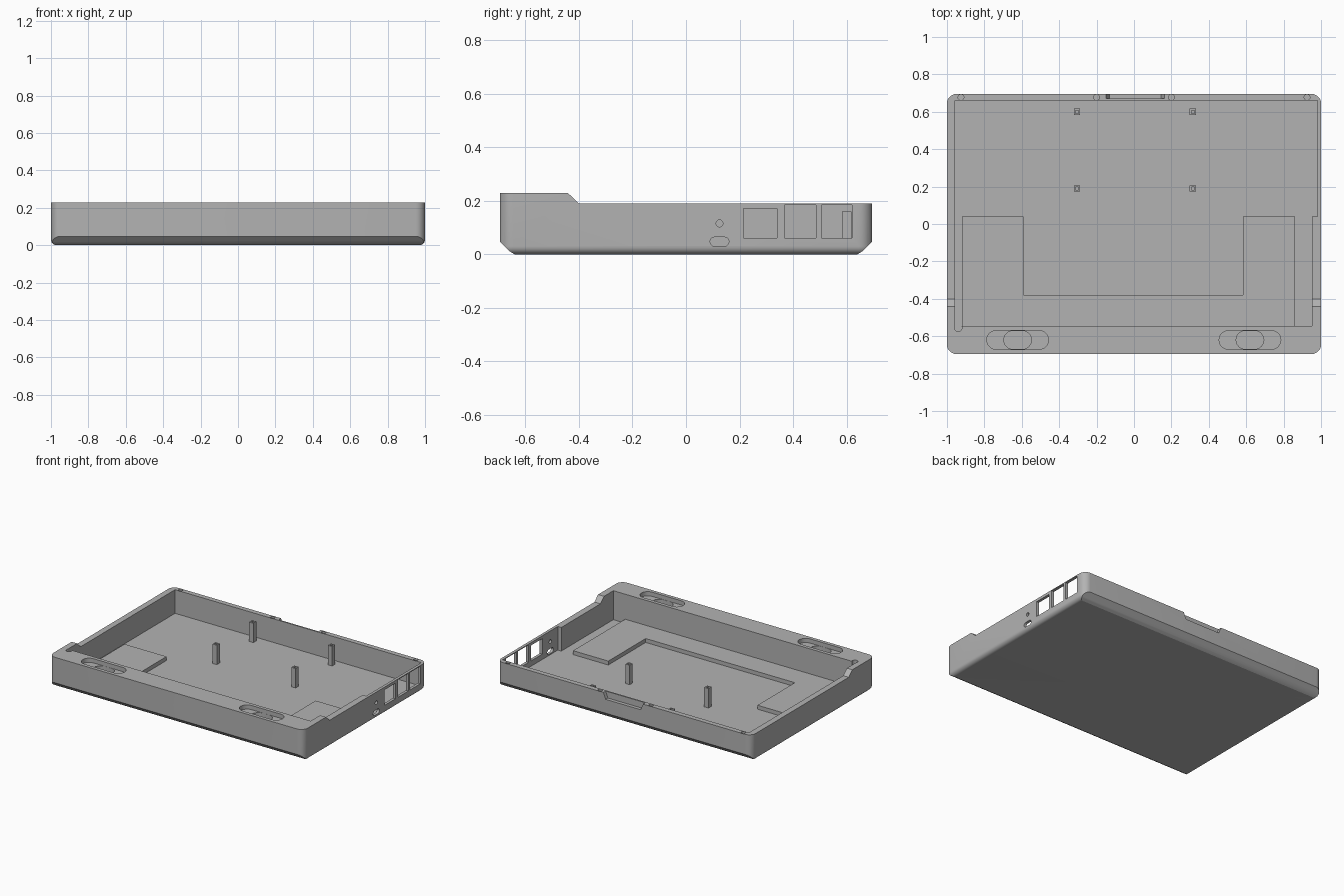
import bpy, bmesh, math
from mathutils import Vector

old = bpy.data.objects.get("Cube")
if old:
    bpy.data.objects.remove(old)

grey = bpy.data.materials.new("matte grey")
grey.use_nodes = True
COLOR = (0.45, 0.45, 0.45, 1)
grey.diffuse_color = COLOR
grey.node_tree.nodes["Principled BSDF"].inputs["Base Color"].default_value = COLOR


def prism(name, points, lo, hi, axis="z"):
    """Extrude a closed 2D outline along an axis."""
    place = {"x": lambda a, b, c: (c, a, b),
             "y": lambda a, b, c: (a, c, b),
             "z": lambda a, b, c: (a, b, c)}[axis]
    bm = bmesh.new()
    face = bm.faces.new([bm.verts.new(place(a, b, lo)) for a, b in points])
    new = bmesh.ops.extrude_face_region(bm, geom=[face])["geom"]
    shift = Vector(place(0, 0, hi - lo))
    bmesh.ops.translate(bm, vec=shift, verts=[v for v in new if isinstance(v, bmesh.types.BMVert)])
    bmesh.ops.recalc_face_normals(bm, faces=bm.faces)
    mesh = bpy.data.meshes.new(name)
    bm.to_mesh(mesh)
    bm.free()
    mesh.materials.append(grey)
    obj = bpy.data.objects.new(name, mesh)
    bpy.context.collection.objects.link(obj)
    return obj


def rect(x0, x1, y0, y1):
    return [(x0, y0), (x1, y0), (x1, y1), (x0, y1)]


def pill(cx, cy, half, r, n=12):
    """Stadium outline; half = 0 gives a circle."""
    pts = []
    for side in (1, -1):
        for i in range(n + (1 if half else 0)):
            a = math.pi * (i / n - 0.5) + (0 if side > 0 else math.pi)
            pts.append((cx + side * half + r * math.cos(a), cy + r * math.sin(a)))
    return pts


def combine(target, tool, operation="DIFFERENCE"):
    """Apply a boolean and discard the tool."""
    tool.hide_render = True
    mod = target.modifiers.new("cut", "BOOLEAN")
    mod.operation, mod.solver, mod.object = operation, "EXACT", tool
    bpy.context.view_layer.objects.active = target
    bpy.ops.object.modifier_apply(modifier=mod.name)
    bpy.data.objects.remove(tool)


FLOOR, RIM, TOP = 0.022, 0.19, 0.228
DEPTH = 0.695

# Tray body: rounded block trimmed to the side profile
tray = prism("tray_shell", rect(-1, 1, -DEPTH, DEPTH), 0, 0.3)
bm = bmesh.new()
bm.from_mesh(tray.data)


def bevel_edges(test, size):
    edges = [e for e in bm.edges if test(e.verts[0].co, e.verts[1].co)]
    bmesh.ops.bevel(bm, geom=edges, offset=size, segments=7, profile=0.5, affect="EDGES")


bevel_edges(lambda a, b: abs(a.z - b.z) > 0.1, 0.05)
bevel_edges(lambda a, b: max(a.z, b.z) < 0.001, 0.03)
bm.to_mesh(tray.data)
bm.free()
side = [(-0.64, 0), (0.64, 0), (0.66, 0.012), (0.71, 0.062), (0.71, RIM), (-0.4, RIM),
        (-0.44, TOP), (-0.71, TOP), (-0.71, 0.062), (-0.66, 0.012)]
combine(tray, prism("side_profile", side, -1.1, 1.1, "x"), "INTERSECT")

# Inner cavity, with a thinner wall beside the ports
cavity = [(-0.957, -0.545), (0.953, -0.545), (0.953, 0.04), (0.98, 0.04), (0.98, 0.66), (-0.957, 0.66)]
combine(tray, prism("cavity", cavity, FLOOR, 0.4))
combine(tray, prism("corner_relief", pill(-0.94, -0.555, 0, 0.02), FLOOR + 0.001, 0.4))

# Side ports, button hole and small socket
for y0, y1, z1 in ((0.215, 0.34, 0.17), (0.367, 0.485, 0.184), (0.505, 0.62, 0.184)):
    combine(tray, prism("port", rect(y0, y1, 0.06, z1), 0.9, 1.1, "x"))
combine(tray, prism("button_hole", pill(0.125, 0.115, 0, 0.013), 0.9, 1.1, "x"))
combine(tray, prism("socket", pill(0.125, 0.047, 0.018, 0.017), 0.9, 1.1, "x"))

# Finger notch in the back wall
notch = [(-0.157, 0.21), (-0.13, 0.145), (0.145, 0.145), (0.172, 0.21)]
combine(tray, prism("finger_notch", notch, 0.67, 0.8, "y"))

# Rim screw holes
for x in (-0.925, -0.2, 0.2, 0.925):
    combine(tray, prism("rim_hole", pill(x, 0.677, 0, 0.0155), RIM - 0.03, 0.4))

# Stepped pill-shaped recesses in the front ledge
for x in (-0.622, 0.62):
    combine(tray, prism("slot", pill(x, -0.62, 0.115, 0.05), TOP - 0.03, 0.4))
    combine(tray, prism("slot_centre", pill(x, -0.62, 0.025, 0.049), TOP - 0.06, 0.4))

# Raised U-shaped pad on the floor
pad = [(-0.92, -0.546), (0.86, -0.546), (0.86, 0.04), (0.583, 0.04),
       (0.583, -0.38), (-0.59, -0.38), (-0.59, 0.04), (-0.92, 0.04)]
prism("floor_pad", pad, FLOOR - 0.002, FLOOR + 0.028)

# Standoff posts with a small pin socket
for x in (-0.305, 0.315):
    for y in (0.19, 0.6):
        post = prism("standoff_post", rect(x - 0.017, x + 0.017, y - 0.017, y + 0.017), FLOOR - 0.002, 0.16)
        combine(post, prism("post_socket", rect(x - 0.008, x + 0.008, y - 0.008, y + 0.008), 0.14, 0.2))

# Smooth the rounded shell while keeping crisp edges
bpy.ops.object.select_all(action="DESELECT")
tray.select_set(True)
bpy.context.view_layer.objects.active = tray
bpy.ops.object.shade_smooth_by_angle(angle=math.radians(30))
